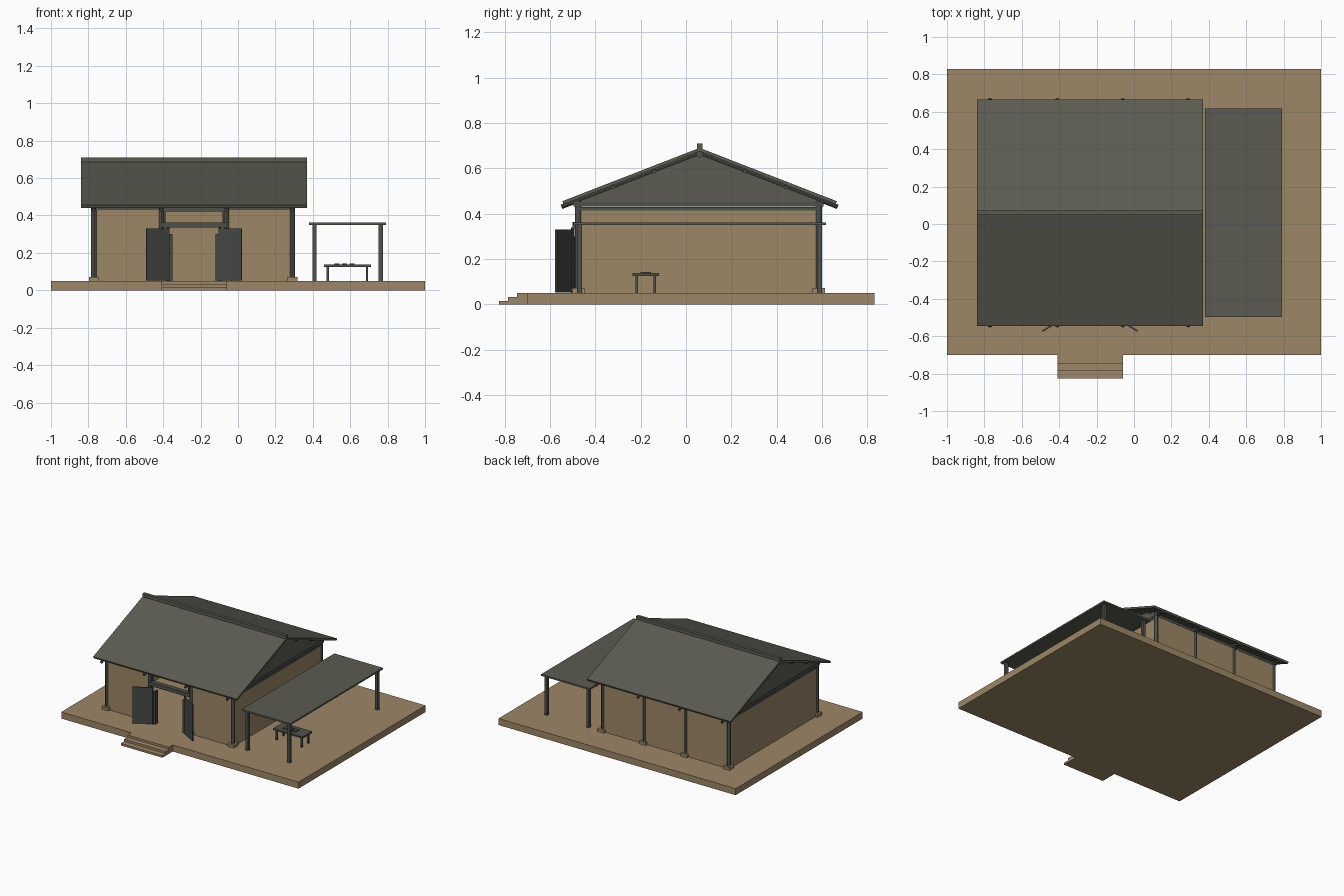
import bpy, math
from mathutils import Vector

if "Cube" in bpy.data.objects:
    bpy.data.objects.remove(bpy.data.objects["Cube"])


def material(name, colour):
    m = bpy.data.materials.new(name)
    m.diffuse_color = (*colour, 1)
    m.use_nodes = True
    m.node_tree.nodes["Principled BSDF"].inputs["Base Color"].default_value = m.diffuse_color
    return m


EARTH = material("earth", (0.34, 0.245, 0.135))
ROOF = material("roof_tile", (0.105, 0.105, 0.083))
WOOD = material("dark_wood", (0.078, 0.083, 0.070))
DOOR = material("door_wood", (0.060, 0.068, 0.058))


def mesh(name, verts, faces, mat):
    me = bpy.data.meshes.new(name)
    me.from_pydata(verts, [], faces)
    me.materials.append(mat)
    ob = bpy.data.objects.new(name, me)
    bpy.context.collection.objects.link(ob)
    return ob


def box(name, x, y, z, mat):
    v = [(a, b, c) for a in x for b in y for c in z]
    f = [(0, 1, 3, 2), (4, 6, 7, 5), (0, 4, 5, 1), (2, 3, 7, 6), (0, 2, 6, 4), (1, 5, 7, 3)]
    return mesh(name, v, f, mat)


def extrude_x(name, profile, x0, x1, mat):
    n = len(profile)
    v = [(x, y, z) for x in (x0, x1) for y, z in profile]
    f = [tuple(range(n))[::-1], tuple(range(n, 2 * n))]
    f += [(i, (i + 1) % n, (i + 1) % n + n, i + n) for i in range(n)]
    return mesh(name, v, f, mat)


def rod(name, a, b, r, mat, sides=12):
    a, b = Vector(a), Vector(b)
    d = b - a
    bpy.ops.mesh.primitive_cylinder_add(vertices=sides, radius=r, depth=d.length, location=(a + b) / 2)
    ob = bpy.context.object
    ob.rotation_euler = d.to_track_quat('Z', 'Y').to_euler()
    ob.name = name
    ob.data.materials.append(mat)
    bpy.ops.object.shade_smooth_by_angle()


# Terrace and entry steps
box("terrace", (-1, 1), (-0.70, 0.83), (0, 0.05), EARTH)
for i, (y, z) in enumerate([(-0.825, 0.016), (-0.785, 0.033), (-0.745, 0.05)]):
    box(f"step_{i}", (-0.41, -0.06), (y, -0.70), (0, z), EARTH)

# Hall walls, with an open doorway in the front
XS = [-0.77, -0.41, -0.06, 0.29]
YF, YB, YR = -0.475, 0.585, 0.06
T = 0.008
box("front_wall_left", (XS[0], XS[1]), (YF - T, YF + T), (0.05, 0.43), EARTH)
box("front_wall_right", (XS[2], XS[3]), (YF - T, YF + T), (0.05, 0.43), EARTH)
box("back_wall", (XS[0], XS[3]), (YB - T, YB + T), (0.05, 0.43), EARTH)
for x, side in ((XS[0], "left"), (XS[3], "right")):
    box(f"{side}_wall", (x - T, x + T), (YF, YB), (0.05, 0.42), EARTH)
    box(f"{side}_wall_beam", (x - 0.012, x + 0.012), (YF, YB), (0.415, 0.43), WOOD)

# Posts on square footings
for y, row in ((YF, "front"), (YB, "back")):
    for i, x in enumerate(XS):
        rod(f"{row}_post_{i}", (x, y, 0.05), (x, y, 0.455), 0.015, WOOD)
        box(f"{row}_footing_{i}", (x - 0.027, x + 0.027), (y - 0.027, y + 0.027), (0.05, 0.072), EARTH)
    box(f"{row}_beam", (XS[0] - 0.012, XS[3] + 0.012), (y - 0.01, y + 0.01), (0.43, 0.45), WOOD)

# Roof slopes: each one a slanted slab
SLOPE = (0.69 - 0.455) / 0.605


def roof_z(y):
    return 0.69 - abs(y - YR) * SLOPE


for s, side in ((-1, "front"), (1, "back")):
    e = YR + s * 0.605
    extrude_x(f"{side}_roof", [(YR, 0.69), (e, roof_z(e)), (e - s * 0.006, roof_z(e) - 0.014),
                               (YR, 0.675)][::s], -0.84, 0.37, ROOF)
    # Round rafters and tie beams at each post line
    for i, x in enumerate(XS):
        r = YR + s * 0.612
        rod(f"{side}_rafter_{i}", (x, YR, 0.666), (x, r - s * 0.003, roof_z(r) - 0.022), 0.010, WOOD, 10)
    # Purlins along the roof
    for i, d in enumerate((0.2, 0.38)):
        y = YR + s * d
        rod(f"{side}_purlin_{i}", (-0.80, y, roof_z(y) - 0.026), (0.32, y, roof_z(y) - 0.026), 0.009, WOOD, 10)
for i, x in enumerate(XS):
    box(f"tie_beam_{i}", (x - 0.012, x + 0.012), (YF - 0.022, YB + 0.022), (0.432, 0.452), WOOD)
rod("ridge_purlin", (-0.82, YR, 0.663), (0.35, YR, 0.663), 0.016, WOOD)
box("ridge_cap", (-0.84, 0.37), (YR - 0.012, YR + 0.012), (0.684, 0.71), ROOF)

# Triangular gable panels
for x, side in ((XS[0], "left"), (XS[3], "right")):
    y0, y1 = YF - 0.02, YB + 0.02
    extrude_x(f"{side}_gable", [(y0, 0.45), (y1, 0.45), (YR, 0.668)], x - 0.008, x + 0.008, ROOF)

# Door frame with an open transom
box("door_lintel", (-0.41, -0.06), (YF - 0.025, YF + 0.012), (0.335, 0.363), WOOD)
box("transom_top", (-0.41, -0.06), (YF - 0.012, YF + 0.012), (0.42, 0.43), WOOD)
MID = -0.235
for s, side in ((-1, "left"), (1, "right")):
    def mx(a):
        return sorted((MID + s * a, MID + s * 0.16))
    box(f"{side}_transom_stile", mx(0.152), (YF - 0.01, YF + 0.01), (0.36, 0.43), WOOD)
    box(f"{side}_door_jamb", sorted((MID + s * 0.115, MID + s * 0.13)), (YF - 0.02, YF + 0.01),
        (0.05, 0.30), DOOR)
    # Door leaf swung outwards
    a = Vector((MID + s * 0.137, -0.503, 0))
    b = Vector((MID + s * 0.255, -0.573, 0))
    d = (b - a).normalized()
    n = Vector((-d.y, d.x, 0)) * 0.004
    leaf = [a + n, a - n, b - n, b + n]
    v = [(p.x, p.y, z) for z in (0.053, 0.33) for p in leaf]
    f = [(0, 1, 2, 3), (7, 6, 5, 4)] + [(i, i + 4, (i + 1) % 4 + 4, (i + 1) % 4) for i in range(4)]
    if s < 0:
        f = [q[::-1] for q in f]
    mesh(f"{side}_door", v, f, DOOR)
    # Hinge post holding the leaf
    rod(f"{side}_hinge_post", (a.x, a.y + 0.004, 0.05), (a.x, a.y + 0.004, 0.338), 0.007, DOOR, 8)

# Side shelter: flat roof on four posts
box("shelter_roof", (0.38, 0.79), (-0.497, 0.617), (0.35, 0.362), ROOF)
for x in (0.41, 0.763):
    for y in (-0.47, 0.588):
        box("shelter_post", (x - 0.011, x + 0.011), (y - 0.011, y + 0.011), (0.05, 0.352), WOOD)

# Table under the shelter
box("table_top", (0.46, 0.71), (-0.235, -0.12), (0.125, 0.138), WOOD)
for x in (0.48, 0.69):
    for y in (-0.217, -0.138):
        box("table_leg", (x - 0.006, x + 0.006), (y - 0.006, y + 0.006), (0.05, 0.127), WOOD)
for x in (0.53, 0.57, 0.61):
    box("table_slab", (x - 0.014, x + 0.014), (-0.20, -0.155), (0.136, 0.143), DOOR)
